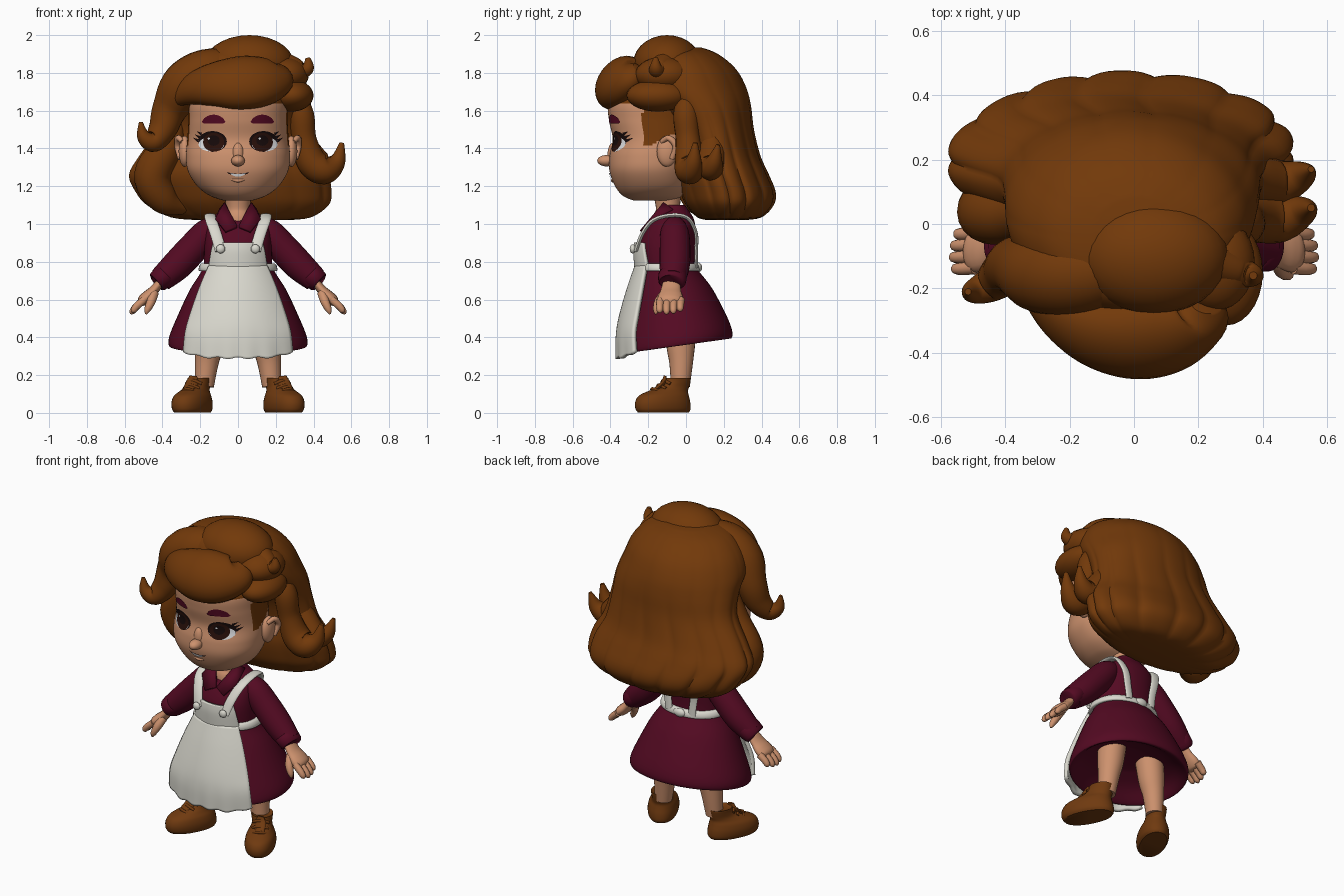
import bpy, bmesh, math
from mathutils import Vector
from mathutils.bvhtree import BVHTree

if "Cube" in bpy.data.objects:
    bpy.data.objects.remove(bpy.data.objects["Cube"])


def colour(name, r, g, b):
    m = bpy.data.materials.new(name)
    m.diffuse_color = (r, g, b, 1)
    m.use_nodes = True
    m.node_tree.nodes["Principled BSDF"].inputs["Base Color"].default_value = m.diffuse_color
    return m


HAIR = colour("hair brown", 0.168, 0.041, 0.003)
SKIN = colour("skin", 0.61, 0.285, 0.155)
DRESS = colour("dress maroon", 0.088, 0.003, 0.016)
APRON = colour("apron cream", 0.70, 0.69, 0.62)
SHOE = colour("shoe leather", 0.16, 0.042, 0.005)
IRIS = colour("iris dark brown", 0.022, 0.005, 0.003)
DARK = colour("lash black", 0.008, 0.003, 0.003)
WHITE = colour("eye white", 0.75, 0.76, 0.78)


def finish(name, bm, mat, angle=50):
    bmesh.ops.recalc_face_normals(bm, faces=bm.faces)
    me = bpy.data.meshes.new(name)
    bm.to_mesh(me)
    bm.free()
    me.shade_smooth()
    me.set_sharp_from_angle(angle=math.radians(angle))
    me.materials.append(mat)
    ob = bpy.data.objects.new(name, me)
    bpy.context.collection.objects.link(ob)
    return ob


def spline(pts, k):
    """Catmull-Rom through tuples of any length."""
    out, n = [], len(pts)
    for i in range(n - 1):
        a, b, c, d = (pts[max(0, min(n - 1, i + j))] for j in (-1, 0, 1, 2))
        for s in range(k):
            t = s / k
            out.append([0.5 * (2 * q + (r - p) * t + (2 * p - 5 * q + 4 * r - w) * t * t
                               + (3 * q - p - 3 * r + w) * t ** 3) for p, q, r, w in zip(a, b, c, d)])
    return out + [list(pts[-1])]


def skin_rings(bm, rings):
    vs = [[bm.verts.new(p) for p in r] for r in rings]
    n = len(vs[0])
    for a, b in zip(vs, vs[1:]):
        for i in range(n):
            bm.faces.new((a[i], a[(i + 1) % n], b[(i + 1) % n], b[i]))
    bm.faces.new(vs[0])
    bm.faces.new(vs[-1])


def loft(name, rows, mat, n=40, k=4, power=2.2, lobes=0, tilt=0, place=None):
    """Horizontal rings; a row is (z, half width, front, back) or (z, left, right, front, back)."""
    rows = [r if len(r) == 5 else (r[0], -r[1], r[1], r[2], r[3]) for r in rows]
    rings = []
    for z, x0, x1, yf, yb in spline(rows, k):
        ring = []
        for i in range(n):
            a = 2 * math.pi * i / n
            c, s = math.cos(a), math.sin(a)
            m = 1.0
            if lobes:   # soft locks of hair, deeper towards the tips and the back
                fade = min(1, max(0.12, (1.75 - z) / 0.55)) * (0.6 + 0.4 * s)
                m -= 0.07 * (1 - abs(math.sin(lobes * a / 2 + .4 * math.sin(3 * a)))) ** 1.5 * fade
            c = math.copysign(abs(c) ** (2 / power), c) * m
            s = math.copysign(abs(s) ** (2 / power), s) * m
            y = (yf + yb) / 2 + s * (yb - yf) / 2
            p = Vector(((x0 + x1) / 2 + c * (x1 - x0) / 2, y, z + tilt * y * (0.8 - z)))
            ring.append(place(p) if place else p)
        rings.append(ring)
    bm = bmesh.new()
    skin_rings(bm, rings)
    return finish(name, bm, mat)


def sweep(name, pts, mat, side=1, flat=1.0, hint=(0, 1, 0), n=16, k=6):
    """Tube through (x, y, z, radius); hint is the wide direction of the section."""
    ps = spline([(p[0] * side, *p[1:]) for p in pts], k)
    c = [Vector(p[:3]) for p in ps]
    rings = []
    for i, p in enumerate(ps):
        t = (c[min(i + 1, len(c) - 1)] - c[max(i - 1, 0)]).normalized()
        u = Vector(hint)
        u = (u - t * u.dot(t)).normalized()
        v = t.cross(u)
        r = max(p[3], 0.002)
        rings.append([c[i] + u * r * math.cos(a) + v * r * flat * math.sin(a)
                      for a in (2 * math.pi * j / n for j in range(n))])
    bm = bmesh.new()
    skin_rings(bm, rings)
    return finish(name, bm, mat)


def ball(name, loc, size, mat, seg=28):
    bm = bmesh.new()
    bmesh.ops.create_uvsphere(bm, u_segments=seg, v_segments=seg // 2, radius=1)
    for v in bm.verts:
        v.co = Vector(loc) + Vector(a * b for a, b in zip(v.co, size))
    return finish(name, bm, mat)


def panel(name, rows, scallop=0.0):
    """Cloth front panel; a row is (z, body half width, front, back, cloth half width)."""
    bm = bmesh.new()
    rows, n, grid = spline(rows, 6), 40, []
    for j, (z, w, yf, yb, h) in enumerate(rows):
        t, line = j / (len(rows) - 1), []
        for i in range(n + 1):
            u = 2 * i / n - 1
            y = (yf + yb) / 2 - (yb - yf) / 2 * math.sqrt(1 - (u * h / w) ** 2)
            wave = scallop * t ** 4 * math.cos(u * 17)
            line.append(bm.verts.new((u * h, y + wave * 0.5, z + wave + scallop * 7 * t * u ** 4)))
        grid.append(line)
    for a, b in zip(grid, grid[1:]):
        for i in range(n):
            bm.faces.new((a[i], a[i + 1], b[i + 1], b[i]))
    sol = finish(name, bm, APRON).modifiers.new("thickness", 'SOLIDIFY')
    sol.thickness, sol.offset = 0.022, 0


# Head, with the hairline and sideburns coloured by position
head = loft("head", [(1.125, .08, -.28, -.06), (1.15, .15, -.335, -.02), (1.2, .215, -.375, .02),
                     (1.28, .265, -.405, .04), (1.36, .275, -.405, .06), (1.45, .268, -.388, .08),
                     (1.55, .262, -.408, .08), (1.65, .255, -.41, .08), (1.75, .2, -.35, .05)],
            SKIN, n=96, k=8)
head.data.materials.append(HAIR)
for f in head.data.polygons:
    x, y, z = f.center
    if z > 1.64 or (y > -0.23 and z > 1.41 + abs(y + 0.2) * 0.5):
        f.material_index = 1
tree = BVHTree.FromPolygons([v.co for v in head.data.vertices], [p.vertices for p in head.data.polygons])


def decal(name, outline, mat, lift):
    """Thin plate laid on the face from an (x, z) outline."""
    bm = bmesh.new()
    cx = sum(p[0] for p in outline) / len(outline)
    cz = sum(p[1] for p in outline) / len(outline)

    def on_face(x, z):
        return bm.verts.new(tree.ray_cast(Vector((x, -1, z)), Vector((0, 1, 0)))[0] - Vector((0, lift, 0)))
    mid = on_face(cx, cz)
    inner, outer = ([on_face(cx + (x - cx) * q, cz + (z - cz) * q) for x, z in outline] for q in (0.5, 1))
    for i in range(len(outline)):
        j = (i + 1) % len(outline)
        bm.faces.new((mid, inner[i], inner[j]))
        bm.faces.new((inner[i], outer[i], outer[j], inner[j]))
    ob = finish(name, bm, mat)
    if sum(p.normal.y for p in ob.data.polygons) > 0:
        ob.data.flip_normals()


def oval(cx, cz, rx, rz):
    return [(cx + rx * math.cos(a), cz + rz * math.sin(a)) for a in (math.tau * i / 24 for i in range(24))]


def arc(x0, x1, z, rise, thick):
    ts = [i / 10 for i in range(11)]
    top = [(x0 + (x1 - x0) * t, z + 4 * rise * t * (1 - t) + thick * (t * (1 - t)) ** .5) for t in ts]
    low = [(x0 + (x1 - x0) * t, z + 4 * rise * t * (1 - t) - thick * (t * (1 - t)) ** .5) for t in ts[1:-1]]
    return top + low[::-1]


# Mouth and nose
decal("mouth_line", arc(-.062, .062, 1.274, -.014, .009), DARK, .003)
decal("teeth", arc(-.042, .042, 1.268, -.011, .013), WHITE, .006)
sweep("lower_lip", [(-.045, -.385, 1.24, .003), (0, -.388, 1.23, .01), (.045, -.385, 1.24, .003)],
      SKIN, hint=(0, 0, 1))
ball("nose", (0, -.42, 1.335), (.036, .05, .03), SKIN)
ball("nose_bridge", (0, -.385, 1.37), (.032, .03, .06), SKIN)
sweep("neck", [(0, -.1, .95, .08), (0, -.098, 1.03, .078), (0, -.095, 1.08, .064), (0, -.1, 1.17, .075)], SKIN, n=24)

# Dress: bodice, skirt with a turned hem, waistband
loft("bodice", [(.74, .18, -.235, .045), (.82, .18, -.25, .045), (.9, .178, -.25, .05), (.98, .17, -.21, .05),
                (1.03, .14, -.165, .04), (1.07, .095, -.14, .015), (1.1, .07, -.125, -.005)], DRESS)
loft("skirt", [(.78, .185, -.235, .045), (.74, .2, -.25, .075), (.65, .258, -.28, .14), (.5, .328, -.318, .212),
               (.41, .364, -.335, .243), (.365, .366, -.338, .243), (.368, .345, -.315, .22),
               (.42, .27, -.25, .15), (.46, .12, -.16, .04)], DRESS, n=56, power=2.05, tilt=.32)
loft("waistband", [(.75, .203, -.258, .066), (.757, .21, -.264, .073), (.785, .202, -.26, .066),
                   (.792, .19, -.25, .055)], APRON, k=2)
ball("waist_knot", (0, .065, .77), (.04, .02, .026), APRON)
panel("apron_skirt", [(.775, .2, -.262, .05, .15), (.65, .265, -.305, .13, .2), (.5, .335, -.347, .2, .25),
                      (.4, .382, -.362, .24, .275), (.29, .39, -.362, .25, .285)], scallop=.005)
panel("apron_bib", [(.76, .186, -.262, .05, .15), (.85, .182, -.268, .05, .137), (.9, .18, -.264, .05, .125)])

# Hair masses
loft("back_hair", [(1.02, -.2, .26, .12, .3), (1.035, -.36, .39, .06, .4), (1.1, -.49, .485, 0, .465),
                   (1.17, -.55, .5, -.03, .475), (1.26, -.585, .485, -.05, .44), (1.36, -.53, .43, -.05, .395),
                   (1.5, -.43, .4, -.08, .36), (1.62, -.405, .39, -.16, .345), (1.72, -.395, .37, -.27, .32),
                   (1.82, -.345, .335, -.28, .265), (1.9, -.25, .26, -.24, .17), (1.935, -.12, .14, -.16, .08)],
     HAIR, n=144, lobes=14, power=1.95)
ball("crown_bun", (.06, -.1, 1.85), (.235, .18, .15), HAIR)
ball("right_temple_hair", (.285, -.15, 1.68), (.115, .165, .085), HAIR)
ball("right_upper_hair", (.25, -.12, 1.79), (.125, .15, .095), HAIR)
# Fringe leans back and rises to the right
sweep("fringe", [(.225, -.25, 1.82, .05), (.2, -.29, 1.78, .11), (.11, -.335, 1.755, .148),
                 (0, -.35, 1.745, .155), (-.12, -.335, 1.74, .13), (-.23, -.28, 1.72, .095),
                 (-.32, -.19, 1.67, .055), (-.36, -.12, 1.6, .02)], HAIR, flat=.75, hint=(0, .6, .8), n=24)
locks = {
    "left_swoop": [(.02, -.12, 1.84, .08), (-.15, -.15, 1.8, .13), (-.28, -.15, 1.73, .13),
                   (-.36, -.13, 1.61, .095), (-.4, -.15, 1.5, .075), (-.45, -.19, 1.435, .055),
                   (-.5, -.21, 1.465, .036), (-.515, -.21, 1.54, .01)],
    "right_side_lock": [(.27, .02, 1.74, .02), (.33, 0, 1.6, .065), (.35, .01, 1.45, .065),
                        (.39, .02, 1.33, .08), (.46, .02, 1.285, .075), (.525, .04, 1.33, .045),
                        (.55, .05, 1.43, .012)],
    "right_back_lock": [(.3, .14, 1.58, .02), (.36, .14, 1.4, .07), (.45, .13, 1.3, .07), (.52, .15, 1.33, .045),
                        (.55, .17, 1.42, .01)],
    "right_tuft": [(.2, -.1, 1.85, .08), (.28, -.13, 1.83, .062), (.335, -.15, 1.815, .048),
                   (.37, -.16, 1.83, .034), (.37, -.16, 1.88, .012)],
    "left_side_lock": [(-.32, .02, 1.66, .03), (-.36, .02, 1.44, .08), (-.45, .04, 1.26, .1),
                       (-.39, .06, 1.13, .08), (-.28, .1, 1.08, .03)],
}
for name, pts in locks.items():
    sweep(name, pts, HAIR, hint=(0, 1, .3), n=20)

# Everything that comes in pairs
for s, tag in ((1, "right"), (-1, "left")):
    ex, ez = s * .135, 1.43
    decal(tag + "_lashes", oval(ex, ez + .007, .076, .055), DARK, .002)
    decal(tag + "_eye_white", oval(ex + s * .006, ez - .008, .068, .038), WHITE, .004)
    decal(tag + "_iris", oval(ex - s * .006, ez + .003, .056, .05), IRIS, .006)
    decal(tag + "_pupil", oval(ex - s * .006, ez + .012, .032, .028), DARK, .008)
    decal(tag + "_eye_glint", oval(ex - .02, ez + .022, .006, .006), WHITE, .0095)
    for i in range(3):
        x, z = ex + s * (.055 + i * .009), ez + .045 - i * .017
        decal(tag + "_lash_tip", [(x, z + .008), (x + s * .03, z + .016), (x + s * .006, z - .008)], DARK, .004)
    decal(tag + "_brow", arc(s * .066, s * .192, 1.54, .016, .046), DRESS, .007)
    ball(tag + "_ear", (s * .282, -.1, 1.385), (.032, .055, .082), SKIN)
    sweep(tag + "_ear_rim", [(.295, -.13, 1.435, .012), (.317, -.09, 1.455, .016), (.32, -.055, 1.41, .016),
                             (.305, -.075, 1.345, .014)], SKIN, s)
    # Collar flap
    bm = bmesh.new()
    bm.faces.new([bm.verts.new((s * x, y, z)) for x, y, z in
                  ((.004, -.222, .99), (.065, -.245, .965), (.12, -.19, 1.03), (.1, -.07, 1.08), (.072, -.12, 1.115))])
    bmesh.ops.triangulate(bm, faces=bm.faces)
    finish(tag + "_collar", bm, DRESS).modifiers.new("thickness", 'SOLIDIFY').thickness = .018
    # Apron strap and button
    sweep(tag + "_strap", [(.092, -.265, .86, .03), (.118, -.23, .95, .03), (.143, -.172, 1.02, .03),
                           (.148, -.075, 1.046, .03), (.138, .01, 1.03, .029), (.11, .053, .95, .027),
                           (.09, .054, .85, .025), (.08, .056, .77, .025)], APRON, s, flat=.36, hint=(1, 0, 0))
    ball(tag + "_button", (s * .092, -.282, .868), (.024, .016, .024), APRON, 16)
    # Arm and hand
    sweep(tag + "_sleeve", [(.09, -.06, 1.0, .05), (.16, -.06, .955, .075), (.235, -.058, .875, .081),
                            (.325, -.06, .78, .08), (.41, -.07, .705, .066)], DRESS, s, n=24)
    sweep(tag + "_cuff", [(.378, -.07, .737, .068), (.385, -.07, .73, .076), (.425, -.074, .695, .073),
                          (.432, -.075, .689, .06)], DRESS, s, n=24, k=2, flat=.8)
    sweep(tag + "_palm", [(.405, -.075, .7, .045), (.445, -.08, .65, .054), (.48, -.082, .615, .066),
                          (.505, -.085, .592, .062), (.52, -.085, .575, .03)], SKIN, s, flat=.48)
    for i in range(4):
        y, long = -.135 + i * .036, (.9, 1, .95, .8)[i]
        sweep(tag + "_finger", [(.495, y, .6, .021), (.495 + .045 * long, y - .004, .6 - .038 * long, .02),
                                (.495 + .066 * long, y - .004, .6 - .066 * long, .016),
                                (.495 + .072 * long, y - .004, .6 - .078 * long, .004)], SKIN, s, n=10, k=3)
    sweep(tag + "_thumb", [(.445, -.11, .635, .026), (.46, -.145, .59, .024), (.48, -.158, .545, .017),
                           (.487, -.16, .522, .004)], SKIN, s, n=10, k=3, hint=(1, 0, 0))
    # Leg and shoe with toes turned outward
    sweep(tag + "_leg", [(.135, -.03, .52, .085), (.152, -.028, .36, .076), (.166, -.026, .26, .062),
                         (.178, -.03, .14, .05)], SKIN, s, n=24)

    def turn(p, s=s, a=math.radians(27)):
        x, y = p.x * math.cos(a) - p.y * math.sin(a), p.x * math.sin(a) + p.y * math.cos(a)
        return Vector((s * (x + .178), y + .005, p.z))
    loft(tag + "_shoe", [(.002, .074, -.285, .006), (.02, .085, -.298, .014), (.055, .088, -.3, .012),
                         (.09, .08, -.28, .004), (.115, .065, -.225, 0), (.137, .057, -.165, .006),
                         (.165, .058, -.135, .012), (.185, .059, -.128, .014), (.178, .046, -.11, 0)],
         SHOE, n=32, place=turn)
    for y, z in ((-.205, .128), (-.17, .147), (-.143, .172)):
        lace = [(*turn(Vector((x, y + abs(x) * .5, z - abs(x) * .4))), .009) for x in (-.045, 0, .045)]
        sweep(tag + "_lace", lace, SHOE, hint=(0, 0, 1), n=8, k=3)
    sweep(tag + "_tongue", [(*turn(Vector((0, y, z))), r) for y, z, r in
                            ((-.19, .12, .03), (-.14, .16, .034), (-.13, .195, .02))], SHOE,
          flat=.4, hint=(1, 0, 0))
